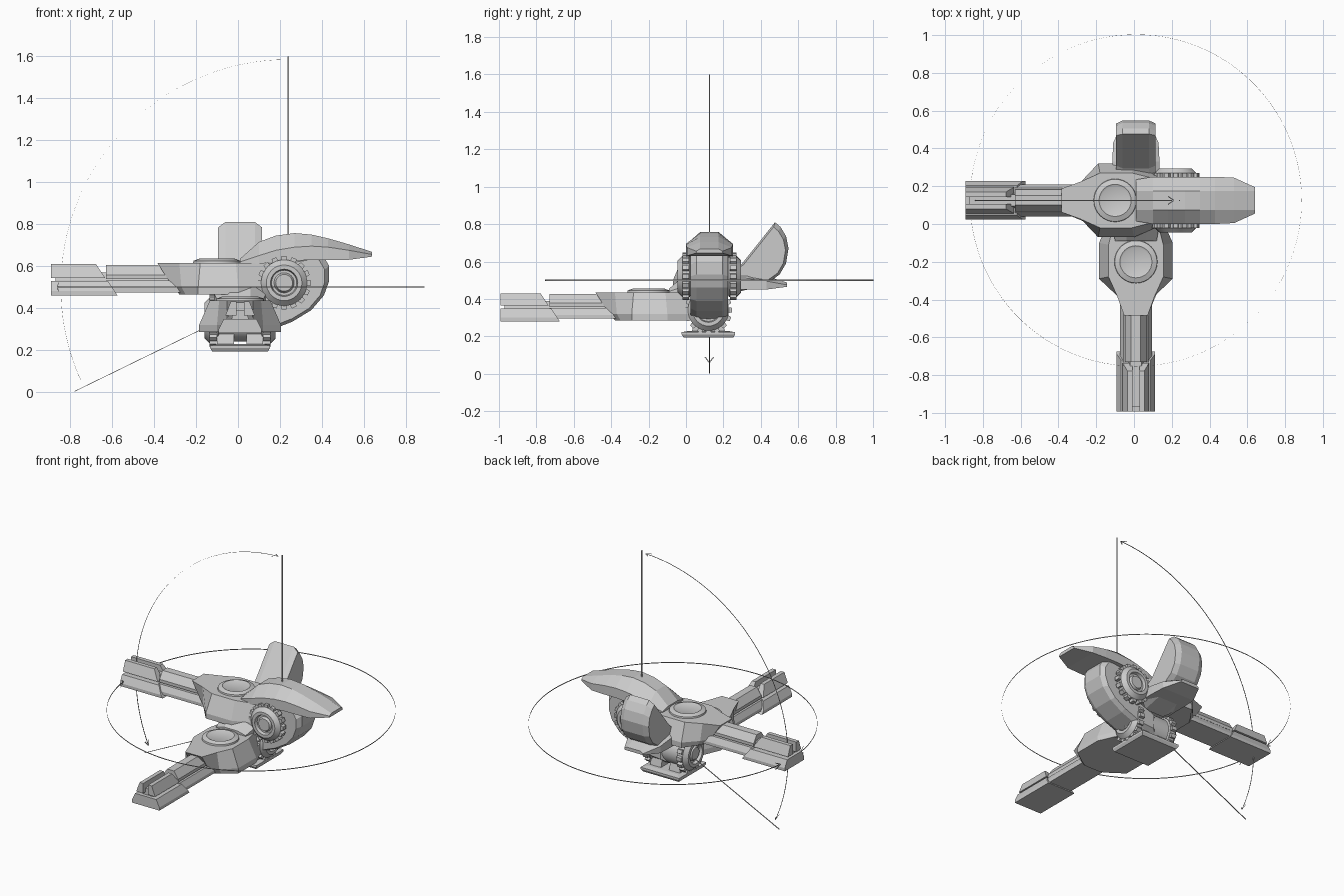
import bpy, bmesh
from math import sin, cos, pi, radians, atan2
from mathutils import Matrix, Vector

if "Cube" in bpy.data.objects:
    bpy.data.objects.remove(bpy.data.objects["Cube"])

I = Matrix.Identity(4)


def loft(name, rings, M=I, smooth=False):
    """Skin a list of equal-length point rings and cap both ends."""
    bm = bmesh.new()
    vs = [[bm.verts.new(M @ Vector(p)) for p in r] for r in rings]
    n = len(vs[0])
    for a, b in zip(vs, vs[1:]):
        for i in range(n):
            bm.faces.new((a[i], a[(i + 1) % n], b[(i + 1) % n], b[i]))
    bm.faces.new(vs[0][::-1])
    bm.faces.new(vs[-1])
    bmesh.ops.recalc_face_normals(bm, faces=bm.faces)
    me = bpy.data.meshes.new(name)
    bm.to_mesh(me)
    bm.free()
    ob = bpy.data.objects.new(name, me)
    bpy.context.collection.objects.link(ob)
    if smooth:
        bpy.context.view_layer.objects.active = ob
        ob.select_set(True)
        bpy.ops.object.shade_smooth_by_angle(angle=radians(30))
        ob.select_set(False)
    return ob


def lathe(name, prof, M=I, n=32):
    """Revolve (radius, height) pairs about local z."""
    loft(name, [[(r * cos(2 * pi * i / n), r * sin(2 * pi * i / n), h)
                 for i in range(n)] for r, h in prof], M, True)


def slab(name, prof, hw, cham, M=I, k=0.85):
    """Extrude an x-z profile along y with chamfered rims."""
    cx = sum(p[0] for p in prof) / len(prof)
    cz = sum(p[1] for p in prof) / len(prof)
    rings = []
    for y, s in ((-hw, k), (cham - hw, 1), (hw - cham, 1), (hw, k)):
        rings.append([(cx + (x - cx) * s, y, cz + (z - cz) * s) for x, z in prof])
    loft(name, rings, M)


def strip(name, pts, u, v):
    u, v = Vector(u), Vector(v)
    loft(name, [[Vector(p) + u + v, Vector(p) + u - v, Vector(p) - u - v,
                 Vector(p) - u + v] for p in pts])


def mirror_plan(half, z):
    return [(x, y, z) for x, y in half] + [(x, -y, z) for x, y in half[::-1]]


def bar(name, hb, ht, zb, zt, x0, xb, xt, M):
    """Trapezoid bar whose rear end is slanted from xb (bottom) to xt (top)."""
    sec = [(-hb, zb), (-hb, zb + .02), (-ht, zt), (ht, zt), (hb, zb + .02), (hb, zb)]
    f = lambda z: xb + (xt - xb) * (z + .06) / .15
    loft(name, [[(x0, y, z) for y, z in sec], [(f(z), y, z) for y, z in sec]], M)


def gun_unit(tag, M):
    # gun housing, tapered plan with overhanging nose
    low = [(-.50, .06), (-.47, .11), (-.41, .195), (-.22, .195), (-.05, .12)]
    mid = [(-.53, .062), (-.49, .11), (-.41, .195), (-.22, .195), (-.05, .12)]
    top = [(-.605, .062), (-.50, .10), (-.40, .145), (-.23, .145), (-.05, .10)]
    loft(tag + "_housing", [mirror_plan(low, -.055), mirror_plan(mid, -.02),
                            mirror_plan(top, .095)], M)
    lathe(tag + "_housing_cap", [(.115, .09), (.112, .105), (.085, .115), (.075, .11)],
          M @ Matrix.Translation((-.32, 0, 0)))
    # inner barrel, core rod and split outer barrel
    bar(tag + "_inner_lower", .085, .065, -.045, .012, -.85, -.45, -.45, M)
    bar(tag + "_inner_upper", .058, .025, .018, .085, -.85, -.45, -.45, M)
    bar(tag + "_barrel_core", .04, .03, -.01, .05, -1.09, -.5, -.5, M)
    bar(tag + "_outer_lower", .102, .078, -.06, .008, -1.113, -.795, -.895, M)
    for s in (-1, 1):
        sec = [(s * .07, .024), (s * .045, .09), (s * .018, .09), (s * .018, .024)]
        loft(tag + "_outer_upper", [[(-1.113, y, z) for y, z in sec],
             [(-.80 - (z + .06) * .65, y, z) for y, z in sec]], M)
    # curved hood over the hinge: x, top, shoulder, bottom, half width
    hood = []
    for x, t, m, b, w in ((-.21, .115, .10, .07, .11), (-.12, .195, .13, .09, .125),
                          (-.04, .225, .155, .10, .125), (.05, .237, .17, .105, .125),
                          (.13, .23, .175, .11, .125), (.21, .212, .17, .11, .125),
                          (.31, .183, .155, .11, .12), (.42, .147, .135, .125, .07)):
        c = .05
        hood.append([(x, -w, b), (x, -w, m), (x, -c, t), (x, c, t), (x, w, m), (x, w, b)])
    loft(tag + "_hood", hood, M)
    # hinge drum, wheels and gear teeth
    R = M @ Matrix.Rotation(pi / 2, 4, 'X')
    lathe(tag + "_hinge_drum", [(.10, -.13), (.10, .13)], R)
    for s in (-1, 1):
        lathe(tag + "_wheel", [(.10, s * .10), (.11, s * .105), (.11, s * .145),
                               (.085, s * .17), (.065, s * .17), (.06, s * .15),
                               (.048, s * .15), (.04, s * .165), (.02, s * .165)], R)
        for i in range(16):
            a = 2 * pi * i / 16
            T = R @ Matrix.Rotation(a, 4, 'Z')
            loft(tag + "_gear_tooth", [[(r, -d, s * .11), (r, d, s * .11),
                 (r, d, s * .145), (r, -d, s * .145)] for r, d in ((.10, .016), (.127, .012))], T)


upper = Matrix.Translation((.22, .125, .52))
lower = Matrix.Translation((.01, .12, .34)) @ Matrix.Rotation(pi / 2, 4, 'Z')
gun_unit("upper_gun", upper)
gun_unit("lower_gun", lower)

# curved arm carrying the upper gun
slab("upper_arm", [(.40, .66), (.435, .60), (.435, .53), (.41, .46), (.35, .39), (.26, .335),
                   (.12, .28), (.0, .27), (.0, .38), (.14, .43), (.22, .52), (.27, .64)],
     .10, .03, Matrix.Translation((0, .125, 0)), .88)
# raised rear arm with its flat cut face
slab("rear_arm", [(.295, .583), (.476, .81), (.505, .785), (.535, .735), (.548, .67),
                  (.535, .59), (.50, .53), (.43, .48), (.33, .45), (.20, .42), (.18, .50)],
     .105, .035, Matrix.Translation((.01, 0, 0)) @ Matrix.Rotation(pi / 2, 4, 'Z'), .88)

# base plate and hinge cheeks
C = Matrix.Translation((.01, .12, 0))
sq = lambda h, z: [(-h, -h, z), (h, -h, z), (h, h, z), (-h, h, z)]
loft("base_plate", [sq(.133, .193), sq(.143, .21), sq(.143, .222), sq(.11, .228)], C)
for s in (-1, 1):
    loft("base_cheek", [[(x * s, -w, z), (x * s, w, z), (x * s, w * .6, .36), (x * s, -w * .6, .36)]
                        for x, w, z in ((.03, .09, .22), (.11, .09, .22))], C)

# range diagram: traverse circle, elevation arc, limit lines and arrowheads
P, cc, t = Vector((.24, .125, .5)), Vector((.01, .125, .5)), .003
ring = lambda a: cc + Vector((cos(a), sin(a), 0)) * .878
arc = lambda a: P + Vector((cos(a), 0, sin(a))) * 1.085
a0, a1 = radians(-173), radians(173)
strip("traverse_circle", [ring(a0 + (a1 - a0) * i / 96) for i in range(97)], (0, 0, t), (.0004, .0004, 0))
e0, e1 = radians(91.5), radians(204)
strip("elevation_arc", [arc(e0 + (e1 - e0) * i / 48) for i in range(49)], (0, t, 0), (.0004, 0, .0004))
strip("upper_limit_line", [P, (.24, .125, 1.6)], (t, 0, 0), (0, t, 0))
strip("lower_limit_line", [P, (-.78, .125, .002)], (0, t, 0), (.001, 0, .002))
for a, d in ((a0, .045), (a1, -.045)):
    for s in (-1, 1):
        strip("traverse_arrow", [ring(a), ring(a + d) + Vector((0, 0, s * .022))],
              (0, 0, t), (.0005, 0, 0))
for a, d in ((e0, .03), (e1, -.03)):
    for s in (-1, 1):
        strip("elevation_arrow", [arc(a), arc(a + d) + Vector((0, s * .022, 0))],
              (0, t, 0), (.0004, 0, .0004))
